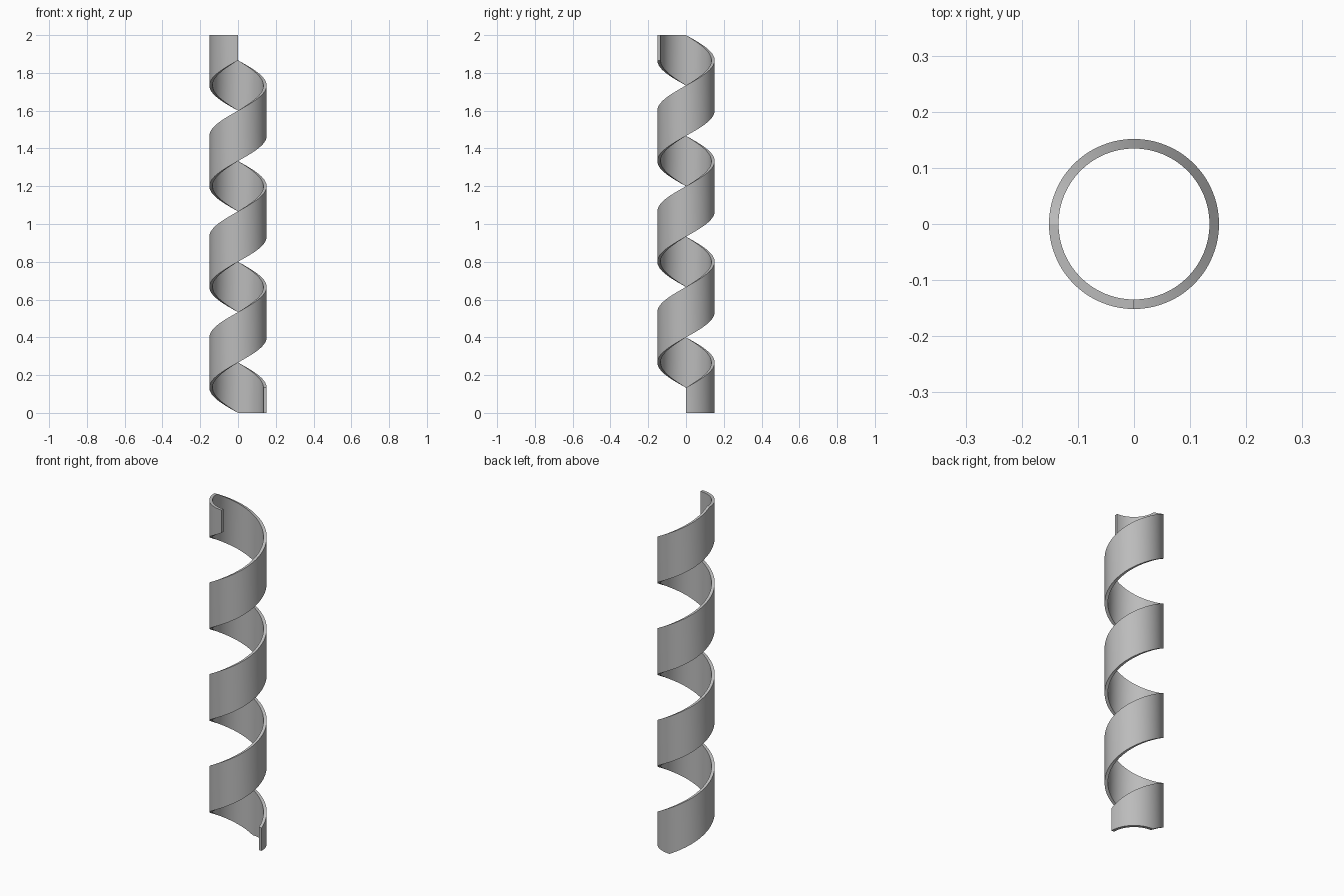
import bpy
import bmesh
from math import cos, sin, pi, radians

default = bpy.data.objects.get("Cube")
if default:
    bpy.data.objects.remove(default)

HEIGHT = 2.0
QUARTERS = 15                # quarter turns, from the +x side round to the front
RISE = HEIGHT / QUARTERS     # height gained per quarter turn
STEPS = 20                   # segments per quarter turn
OUTER, INNER = 0.1515, 0.1345

grey = bpy.data.materials.new("plain grey")
grey.use_nodes = True
colour = (0.5, 0.5, 0.5, 1)
grey.diffuse_color = colour
grey.node_tree.nodes["Principled BSDF"].inputs["Base Color"].default_value = colour


def ribbon_section(bm, t):
    """Rectangular cross-section of the band after t quarter turns, cut flat at both ends."""
    low = max(0, RISE * (t - 1))
    high = min(HEIGHT, RISE * (t + 1))
    a = t * pi / 2
    corners = ((OUTER, low), (OUTER, high), (INNER, high), (INNER, low))
    return [bm.verts.new((r * cos(a), r * sin(a), z)) for r, z in corners]


# Spiral band: cross-sections joined along the helix, with capped ends
RISE = HEIGHT / QUARTERS
bm = bmesh.new()
rings = [ribbon_section(bm, i / STEPS) for i in range(QUARTERS * STEPS + 1)]
for a, b in zip(rings, rings[1:]):
    for k in range(4):
        n = (k + 1) % 4
        bm.faces.new((a[k], b[k], b[n], a[n]))
bm.faces.new(rings[0])
bm.faces.new(rings[-1][::-1])
bmesh.ops.recalc_face_normals(bm, faces=bm.faces)

mesh = bpy.data.meshes.new("spiral_band")
bm.to_mesh(mesh)
bm.free()
mesh.materials.append(grey)
band = bpy.data.objects.new("spiral_band", mesh)
bpy.context.collection.objects.link(band)

# Smooth curved walls, crisp rims
bpy.ops.object.select_all(action="DESELECT")
band.select_set(True)
bpy.context.view_layer.objects.active = band
bpy.ops.object.shade_smooth_by_angle(angle=radians(30))
